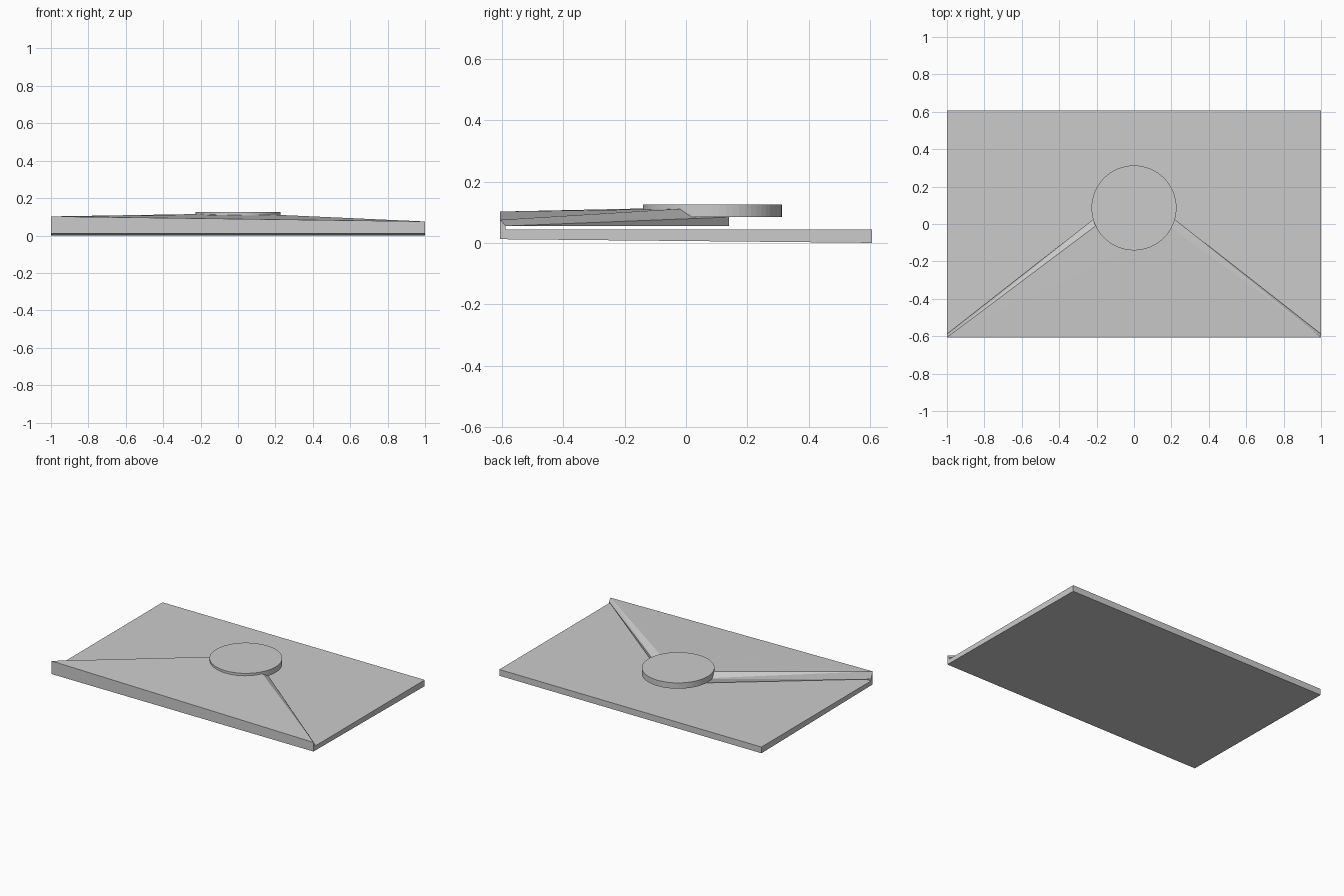
import bpy, bmesh

if "Cube" in bpy.data.objects:
    bpy.data.objects.remove(bpy.data.objects["Cube"])


def make_object(name, verts, faces):
    bm = bmesh.new()
    vs = [bm.verts.new(v) for v in verts]
    for f in faces:
        bm.faces.new([vs[i] for i in f])
    bmesh.ops.recalc_face_normals(bm, faces=bm.faces)
    mesh = bpy.data.meshes.new(name)
    bm.to_mesh(mesh)
    bm.free()
    obj = bpy.data.objects.new(name, mesh)
    bpy.context.collection.objects.link(obj)
    return obj


# envelope body: slightly tapered slab with a thin fold strip along the front
profile = [(-.606, .012), (.606, 0), (.606, .043), (-.588, .043),
           (-.588, .055), (-.606, .055)]
n = len(profile)
verts = [(x, y, z) for x in (-1, 1) for y, z in profile]
faces = [(i, (i + 1) % n, n + (i + 1) % n, n + i) for i in range(n)]
faces += [tuple(range(n)), tuple(range(n, 2 * n))]
make_object("envelope_body", verts, faces)

# closing flap: hinged on the fold, floating just above the body, left side higher
flap_verts = [
    (-1, -.606, .055), (1, -.606, .055), (1, -.588, .055),      # underside
    (.07, .141, .055), (-.07, .141, .055), (-1, -.588, .055),
    (-1, -.606, .102), (1, -.606, .075),                        # hinge top
    (.07, .141, .084), (-.07, .141, .084),                      # tip top
    (.2, -.02, .111), (-.205, -.01, .115),                      # crease ends
]
flap_faces = [
    (0, 1, 2, 3, 4, 5), (0, 1, 7, 6),
    (1, 2, 7), (0, 6, 5),
    (2, 3, 8), (2, 8, 7), (5, 9, 4), (5, 6, 9), (3, 4, 9, 8),
    (6, 7, 10), (6, 10, 11), (7, 8, 10), (6, 11, 9), (8, 9, 11), (8, 11, 10),
]
make_object("flap", flap_verts, flap_faces)

# round seal over the flap tip
bpy.ops.mesh.primitive_cylinder_add(vertices=64, radius=.227, depth=.04,
                                    location=(0, .086, .105))
bpy.context.object.name = "seal"
